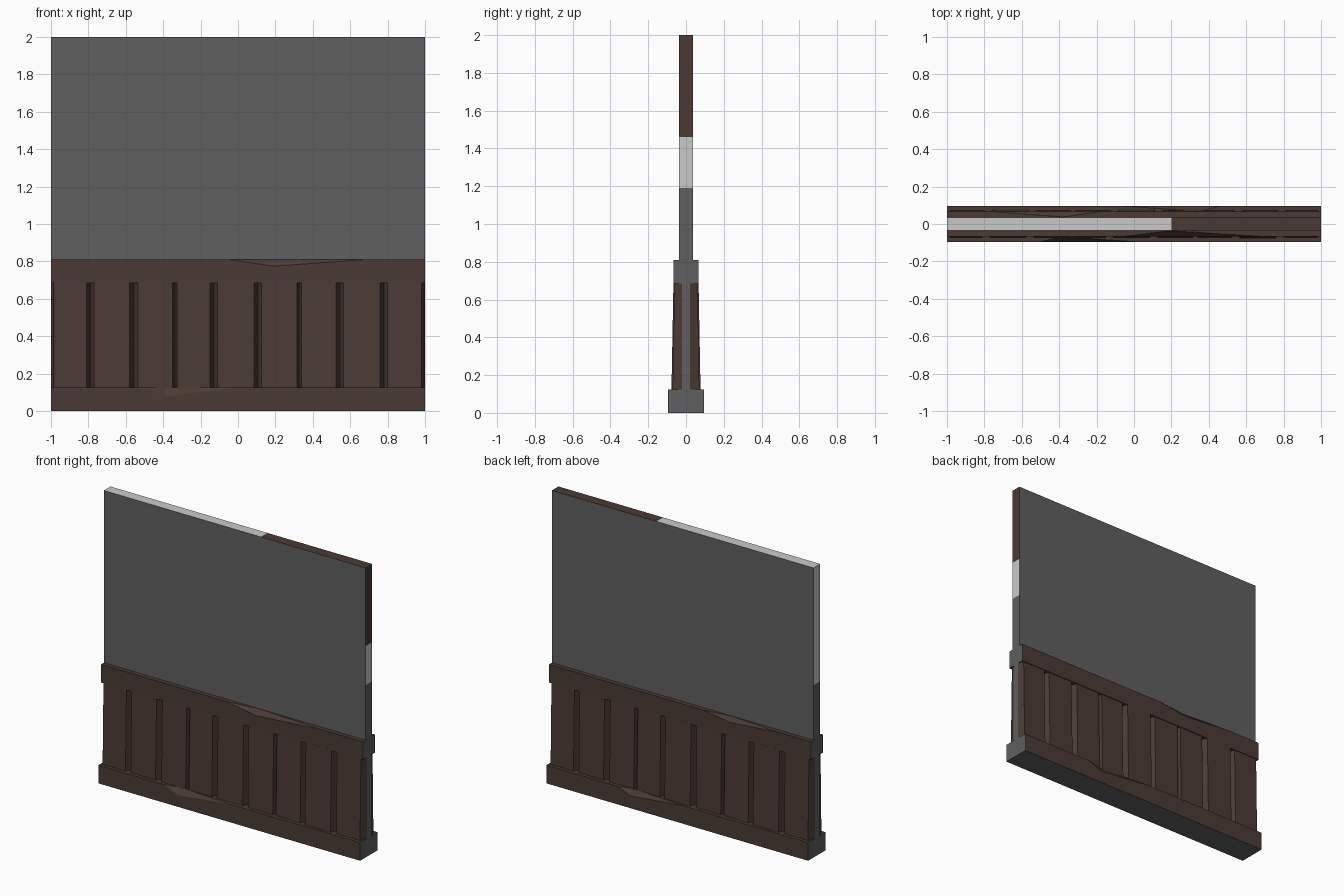
import bpy, bmesh
from mathutils import Vector, Matrix

if "Cube" in bpy.data.objects:
    bpy.data.objects.remove(bpy.data.objects["Cube"])


def material(name, rgb):
    m = bpy.data.materials.new(name)
    m.diffuse_color = (*rgb, 1)
    m.use_nodes = True
    m.node_tree.nodes["Principled BSDF"].inputs["Base Color"].default_value = m.diffuse_color
    return m


MATS = [material("dark_brown_wood", (0.0705, 0.0435, 0.0345)),
        material("wall_grey", (0.115, 0.115, 0.115)),
        material("pale_cut", (0.59, 0.59, 0.59))]
BROWN, GREY, PALE = 0, 1, 2


def finish(name, bm, rule):
    """Weld, orient, colour by rule(normal, centre) and link."""
    bmesh.ops.remove_doubles(bm, verts=bm.verts, dist=1e-5)
    bmesh.ops.dissolve_degenerate(bm, edges=bm.edges, dist=1e-5)
    bmesh.ops.recalc_face_normals(bm, faces=bm.faces)
    bm.normal_update()
    for f in bm.faces:
        f.material_index = rule(f.normal, f.calc_center_median())
    me = bpy.data.meshes.new(name)
    bm.to_mesh(me)
    bm.free()
    for m in MATS:
        me.materials.append(m)
    ob = bpy.data.objects.new(name, me)
    bpy.context.collection.objects.link(ob)
    return ob


def box(bm, x0, x1, y, z0, z1):
    bmesh.ops.create_cube(bm, size=1, matrix=Matrix.Translation(
        ((x0 + x1) / 2, 0, (z0 + z1) / 2)) @ Matrix.Diagonal((x1 - x0, 2 * y, z1 - z0, 1)))


# Upper wall panel, with its end and top strips split by colour
def wall_rule(n, c):
    if n.z > 0.9:
        return PALE if c.x < 0.2 else BROWN
    if abs(n.x) > 0.9 and c.z > 1.19:
        return BROWN if n.x > 0 and c.z > 1.46 else PALE
    return GREY


bm = bmesh.new()
box(bm, -1, 1, 0.036, 0.8, 2)
for co, no in (((0, 0, 1.19), (0, 0, 1)), ((0, 0, 1.46), (0, 0, 1)), ((0.2, 0, 0), (1, 0, 0))):
    bmesh.ops.bisect_plane(bm, geom=bm.verts[:] + bm.edges[:] + bm.faces[:],
                           plane_co=co, plane_no=no)
finish("wall_panel", bm, wall_rule)

# Core behind the planks
bm = bmesh.new()
box(bm, -1, 1, 0.022, 0.1, 0.7)
finish("plank_core", bm, lambda n, c: GREY if abs(n.x) > 0.9 else BROWN)


# Rails: each side is lofted along x, with a chip in the upper edge
def half_rail(bm, side, depth, z0, z1, chip):
    start, apex, end, dy, dz = chip
    rings = []
    for x in (-1, start, apex, end, 1):
        k = 1 if x == apex else 0
        pts = [(0, z0), (-depth, z0), (-depth, z1 - k * dz), (-depth + k * dy, z1), (0, z1)]
        rings.append([bm.verts.new((x * side, y * side, z)) for y, z in pts])
    for a, b in zip(rings, rings[1:]):
        for i in range(4):
            bm.faces.new((a[i], a[i + 1], b[i + 1], b[i]))
    bm.faces.new(rings[0])
    bm.faces.new(rings[-1])


def rail(name, depth, z0, z1, front, back, grey_bottom):
    bm = bmesh.new()
    half_rail(bm, 1, depth, z0, z1, front)
    half_rail(bm, -1, depth, z0, z1, back)
    finish(name, bm, lambda n, c: GREY if abs(n.x) > 0.9 or (grey_bottom and n.z < -0.9) else BROWN)


rail("chair_rail", 0.066, 0.685, 0.81, (-0.05, 0.19, 0.68, 0.03, 0.036),
     (0.18, 0.38, 0.75, 0.028, 0.03), False)
rail("baseboard", 0.095, 0, 0.125, (-0.5, -0.39, 0.0, 0.028, 0.045),
     (-0.45, -0.36, 0.05, 0.028, 0.04), True)

# Tapered planks with V grooves between them, same layout turned round for the back
SPANS = [(-0.985, -0.81), (-0.77, -0.58), (-0.535, -0.35), (-0.325, -0.15), (-0.11, 0.085),
         (0.125, 0.315), (0.34, 0.525), (0.565, 0.76), (0.80, 0.982)]


def planks(name, side, proud):
    bm = bmesh.new()
    for i, (a, b) in enumerate(SPANS):
        left = -1 if i == 0 else (SPANS[i - 1][1] + a) / 2
        right = 1 if i == len(SPANS) - 1 else (b + SPANS[i + 1][0]) / 2
        top, low = (0.0665, 0.077) if i in proud else (0.061, 0.071)
        vs = []
        for z, y in ((0.12, low), (0.69, top)):
            for px, py in ((left, 0.02), (a, y), (b, y), (right, 0.02)):
                vs.append(bm.verts.new((px * side, -py * side, z)))
        bm.faces.new(vs[:4])
        bm.faces.new(vs[4:])
        for j in range(4):
            k = (j + 1) % 4
            bm.faces.new((vs[j], vs[k], vs[4 + k], vs[4 + j]))
    # adjoining planks only share edges, so keep them as separate shells
    bmesh.ops.recalc_face_normals(bm, faces=bm.faces)
    me = bpy.data.meshes.new(name)
    bm.to_mesh(me)
    bm.free()
    me.materials.append(MATS[BROWN])
    bpy.context.collection.objects.link(bpy.data.objects.new(name, me))


planks("front_planks", 1, {7})
planks("back_planks", -1, {4, 7})
